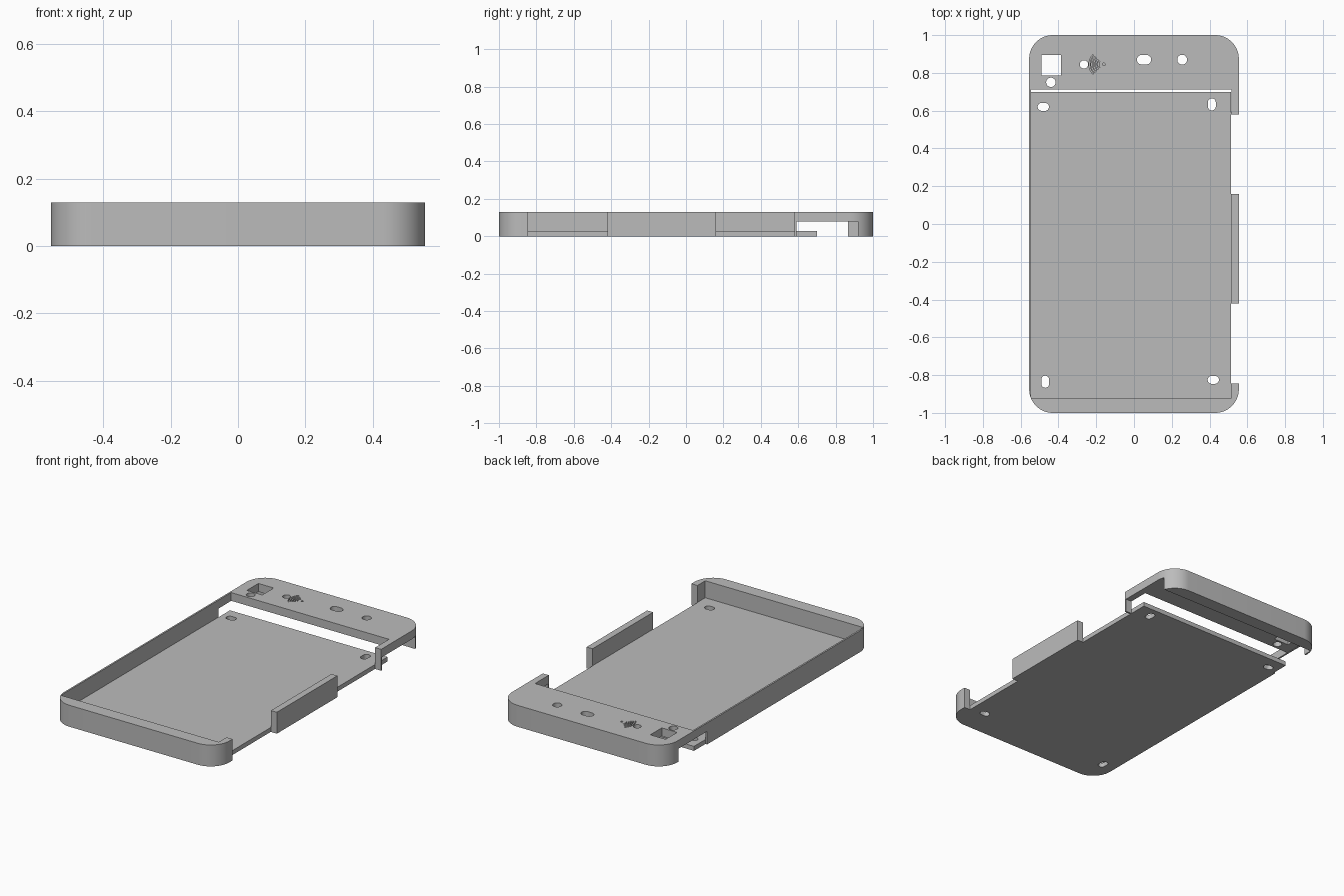
import bpy
import bmesh
from math import pi, cos, sin

if "Cube" in bpy.data.objects:
    bpy.data.objects.remove(bpy.data.objects["Cube"], do_unlink=True)

HEIGHT = 0.13      # overall case height
FLOOR = 0.027      # floor thickness
ROOF = 0.08        # underside of the end cover
OVER = 0.2         # cutter overshoot

grey = bpy.data.materials.new("plain_grey")
grey.use_nodes = True
colour = (0.5, 0.5, 0.5, 1)
grey.diffuse_color = colour
grey.node_tree.nodes["Principled BSDF"].inputs["Base Color"].default_value = colour


def box_outline(x0, x1, y0, y1):
    return [(x0, y0), (x1, y0), (x1, y1), (x0, y1)]


def round_outline(cx, cy, w, h, r, steps=8):
    """Rectangle with rounded corners; a slot or circle when r is half a side."""
    points = []
    for k, (sx, sy) in enumerate([(1, 1), (-1, 1), (-1, -1), (1, -1)]):
        for i in range(steps + 1):
            a = (k + i / steps) * pi / 2
            p = (cx + sx * (w / 2 - r) + r * cos(a), cy + sy * (h / 2 - r) + r * sin(a))
            if not points or abs(p[0] - points[-1][0]) + abs(p[1] - points[-1][1]) > 1e-5:
                points.append(p)
    if abs(points[0][0] - points[-1][0]) + abs(points[0][1] - points[-1][1]) < 1e-5:
        points.pop()
    return points


def arc_outline(cx, cy, r, width, half_angle, steps=10):
    """Thin band curving around a centre, facing -x."""
    angles = [pi + half_angle * (2 * i / steps - 1) for i in range(steps + 1)]
    outer = [(cx + r * cos(a), cy + r * sin(a)) for a in angles]
    inner = [(cx + (r - width) * cos(a), cy + (r - width) * sin(a)) for a in reversed(angles)]
    return outer + inner


def prism(name, outline, z0, z1):
    bm = bmesh.new()
    face = bm.faces.new([bm.verts.new((x, y, z0)) for x, y in outline])
    result = bmesh.ops.extrude_face_region(bm, geom=[face])
    top = [v for v in result["geom"] if isinstance(v, bmesh.types.BMVert)]
    bmesh.ops.translate(bm, verts=top, vec=(0, 0, z1 - z0))
    bmesh.ops.recalc_face_normals(bm, faces=bm.faces)
    mesh = bpy.data.meshes.new(name)
    bm.to_mesh(mesh)
    bm.free()
    mesh.materials.append(grey)
    obj = bpy.data.objects.new(name, mesh)
    bpy.context.collection.objects.link(obj)
    return obj


def cut(target, outline, z0=-OVER, z1=HEIGHT + OVER):
    cutter = prism("cutter", outline, z0, z1)
    cutter.hide_render = True
    mod = target.modifiers.new("cut", "BOOLEAN")
    mod.operation = "DIFFERENCE"
    mod.solver = "EXACT"
    mod.object = cutter
    bpy.context.view_layer.objects.active = target
    bpy.ops.object.modifier_apply(modifier=mod.name)
    bpy.data.objects.remove(cutter, do_unlink=True)


# Case body: rounded slab
case = prism("case_shell", round_outline(0, 0, 1.11, 2, 0.125, 16), 0, HEIGHT)

# Open tray, then the hollow beneath the end cover
cut(case, box_outline(-0.545, 0.515, -0.92, 0.712), z0=FLOOR)
cut(case, box_outline(-0.545, 0.515, 0.70, 0.92), z1=ROOF)

# Gaps in the right side wall
for y0, y1 in [(-0.845, -0.42), (0.16, 0.58)]:
    cut(case, box_outline(0.514, 1, y0, y1))

# Low openings in both sides near the back
cut(case, box_outline(0.514, 1, 0.59, 0.919), z1=ROOF - 0.001)
cut(case, box_outline(-1, -0.544, 0.59, 0.865), z1=ROOF - 0.001)

# End cover: square window, round holes and a slot
cut(case, box_outline(-0.49, -0.387, 0.785, 0.895), z0=0.05)
for x, y, w, h in [(-0.265, 0.845, 0.044, 0.044), (-0.44, 0.75, 0.05, 0.05),
                   (0.255, 0.87, 0.052, 0.052), (0.053, 0.87, 0.076, 0.05)]:
    cut(case, round_outline(x, y, w, h, min(w, h) / 2), z0=0.05)

# Engraved sound arcs with a small dot
for i in range(5):
    cut(case, arc_outline(-0.165, 0.845, 0.026 + 0.012 * i, 0.005, pi / 4), z0=HEIGHT - 0.01)
cut(case, round_outline(-0.16, 0.845, 0.014, 0.014, 0.007), z0=HEIGHT - 0.01)

# Mounting slots in the floor corners
for x, y, w, h in [(-0.48, 0.62, 0.06, 0.042), (0.412, 0.633, 0.042, 0.064),
                   (-0.47, -0.835, 0.042, 0.064), (0.42, -0.825, 0.06, 0.042)]:
    cut(case, round_outline(x, y, w, h, min(w, h) / 2), z1=0.06)

bpy.ops.object.select_all(action="DESELECT")
case.select_set(True)
bpy.context.view_layer.objects.active = case
bpy.ops.object.shade_smooth_by_angle(angle=pi / 6)
